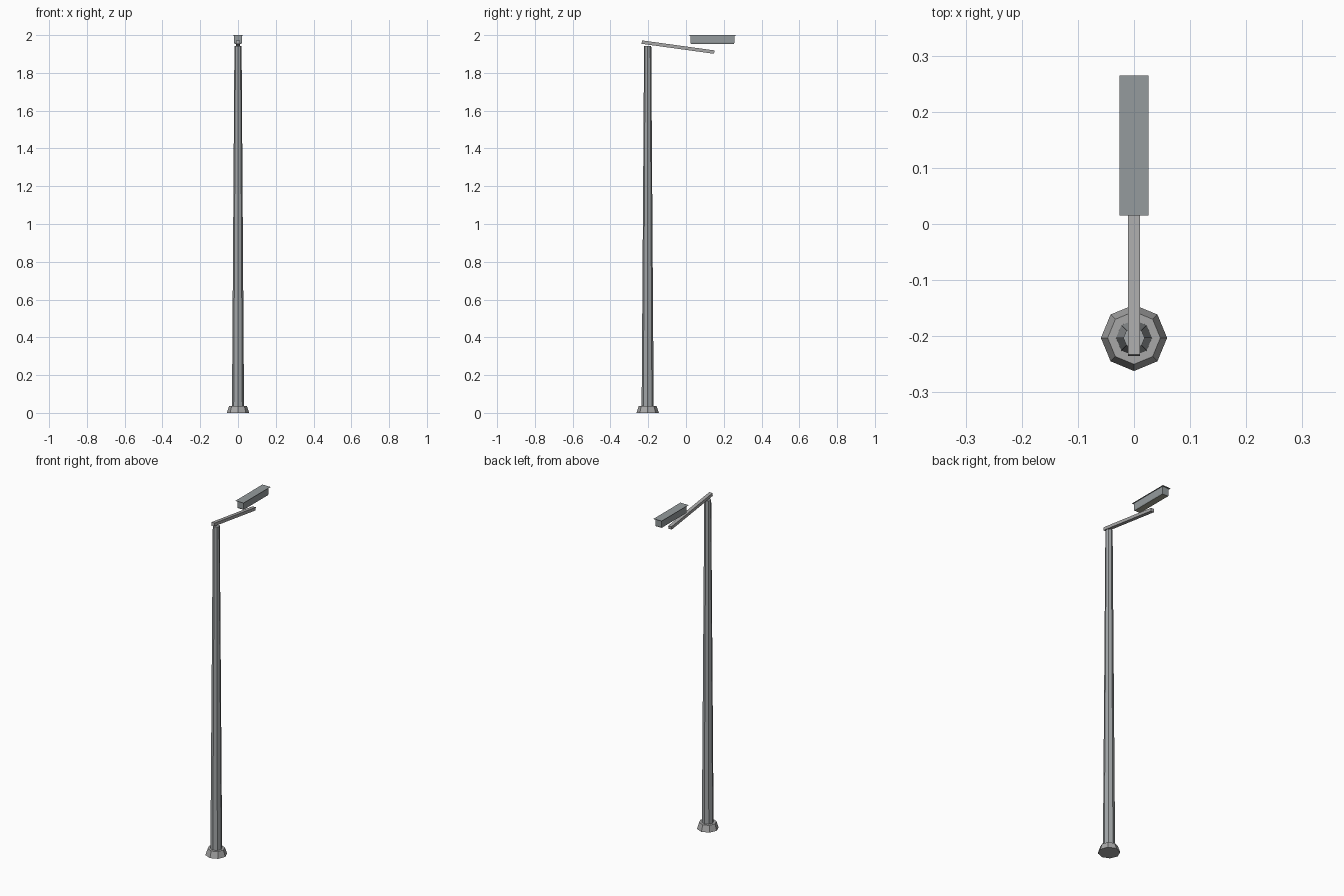
import bpy, bmesh, math
from mathutils import Matrix

if "Cube" in bpy.data.objects:
    bpy.data.objects.remove(bpy.data.objects["Cube"])

POLE_Y = -0.203


def material(name, rgb):
    mat = bpy.data.materials.new(name)
    mat.diffuse_color = (*rgb, 1)
    mat.use_nodes = True
    mat.node_tree.nodes["Principled BSDF"].inputs["Base Color"].default_value = mat.diffuse_color
    return mat


POLE_GREY = material("pole_grey", (0.36, 0.38, 0.39))
ARM_GREY = material("arm_grey", (0.39, 0.39, 0.39))
LAMP_GREY = material("lamp_grey", (0.30, 0.33, 0.34))
LENS = material("lens", (0.36, 0.36, 0.29))


def finish(name, bm, *mats):
    bmesh.ops.recalc_face_normals(bm, faces=bm.faces)
    mesh = bpy.data.meshes.new(name)
    bm.to_mesh(mesh)
    bm.free()
    for mat in mats:
        mesh.materials.append(mat)
    obj = bpy.data.objects.new(name, mesh)
    bpy.context.collection.objects.link(obj)
    return obj


def loft(name, rings, *mats):
    """Skin a stack of vertex rings; the bottom cap takes the last material."""
    bm = bmesh.new()
    loops = [[bm.verts.new(p) for p in ring] for ring in rings]
    n = len(loops[0])
    for a, b in zip(loops, loops[1:]):
        for i in range(n):
            j = (i + 1) % n
            bm.faces.new((a[i], a[j], b[j], b[i]))
    bm.faces.new(loops[0][::-1]).material_index = len(mats) - 1
    bm.faces.new(loops[-1])
    return finish(name, bm, *mats)


def octagon(radius, z):
    return [(radius * math.cos(i * math.pi / 4),
             POLE_Y + radius * math.sin(i * math.pi / 4), z) for i in range(8)]


def rect(hx, y0, y1, z):
    return [(-hx, y0, z), (hx, y0, z), (hx, y1, z), (-hx, y1, z)]


# Flared octagonal foot and tapered pole
loft("base", [octagon(0.059, 0), octagon(0.047, 0.037)], ARM_GREY)
loft("pole", [octagon(0.032, 0.03), octagon(0.019, 1.942)], POLE_GREY)

# Sloping arm above the pole top
y0, z0, y1, z1 = -0.234, 1.963, 0.150, 1.910
arm_length = math.hypot(y1 - y0, z1 - z0)
bm = bmesh.new()
bmesh.ops.create_cube(bm, size=1, matrix=(
    Matrix.Translation((0, (y0 + y1) / 2, (z0 + z1) / 2))
    @ Matrix.Rotation(math.atan2(z1 - z0, y1 - y0), 4, 'X')
    @ Matrix.Diagonal((0.021, arm_length, 0.018, 1))))
finish("arm", bm, ARM_GREY)

# Lamp head: shallow tapered housing under a thin overhanging lid
loft("lamp_head", [
    rect(0.019, 0.026, 0.254, 1.954),
    rect(0.021, 0.023, 0.257, 1.961),
    rect(0.021, 0.023, 0.257, 1.998),
    rect(0.026, 0.015, 0.265, 1.998),
    rect(0.026, 0.015, 0.265, 2.0),
], LAMP_GREY, LENS)
